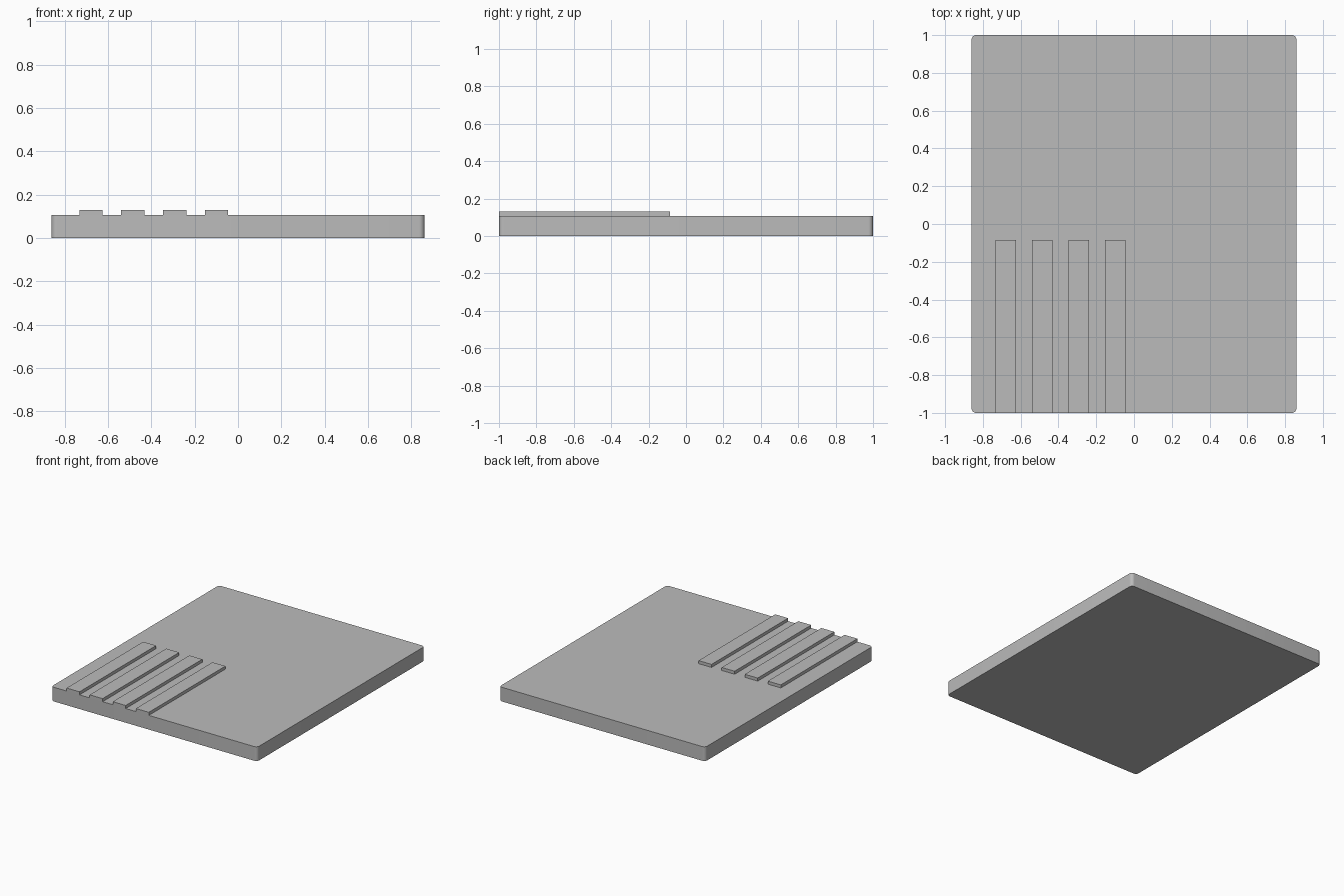
import bpy
import bmesh
from mathutils import Vector

cube = bpy.data.objects.get("Cube")
if cube:
    bpy.data.objects.remove(cube, do_unlink=True)

# Single plain grey
grey = bpy.data.materials.new("plain_grey")
grey.use_nodes = True
colour = (0.5, 0.5, 0.5, 1)
grey.diffuse_color = colour
grey.node_tree.nodes["Principled BSDF"].inputs["Base Color"].default_value = colour

WIDTH, LENGTH, THICKNESS = 1.72, 2.0, 0.107
RIB_WIDTH, RIB_LENGTH, RIB_HEIGHT = 0.108, 0.914, 0.023
RIB_START, RIB_PITCH, RIB_COUNT = -0.678, 0.193, 4


def box(name, size, centre, corner_radius=0):
    """Box with optionally rounded upright edges."""
    bm = bmesh.new()
    bmesh.ops.create_cube(bm, size=1)
    bmesh.ops.scale(bm, vec=size, verts=bm.verts)
    if corner_radius:
        upright = [e for e in bm.edges
                   if abs(e.verts[0].co.z - e.verts[1].co.z) > size[2] / 2]
        bmesh.ops.bevel(bm, geom=upright, offset=corner_radius, segments=8,
                        profile=0.5, affect='EDGES')
    bmesh.ops.translate(bm, vec=Vector(centre), verts=bm.verts)
    mesh = bpy.data.meshes.new(name)
    bm.to_mesh(mesh)
    bm.free()
    mesh.materials.append(grey)
    obj = bpy.data.objects.new(name, mesh)
    bpy.context.collection.objects.link(obj)
    return obj


# Slab with rounded corners
slab = box("slab", (WIDTH, LENGTH, THICKNESS), (0, 0, THICKNESS / 2), 0.025)
bpy.ops.object.select_all(action='DESELECT')
slab.select_set(True)
bpy.context.view_layer.objects.active = slab
bpy.ops.object.shade_smooth_by_angle()

# Row of raised ribs, flush with the front edge
for i in range(RIB_COUNT):
    box(f"rib_{i + 1}", (RIB_WIDTH, RIB_LENGTH, RIB_HEIGHT),
        (RIB_START + i * RIB_PITCH, (RIB_LENGTH - LENGTH) / 2,
         THICKNESS + RIB_HEIGHT / 2))
